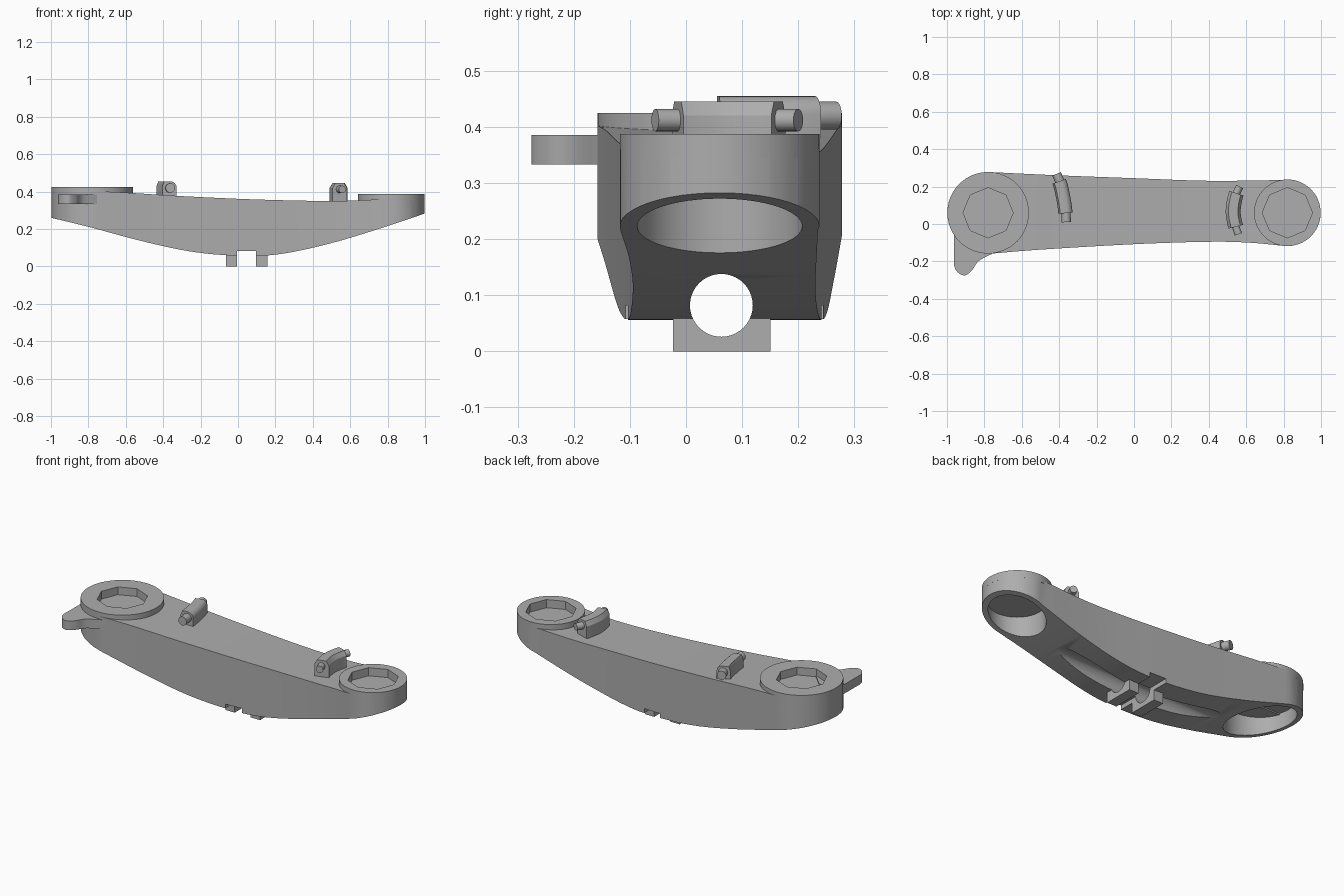
import bpy, bmesh, math
from mathutils import Vector

default = bpy.data.objects.get("Cube")
if default:
    bpy.data.objects.remove(default, do_unlink=True)

grey = bpy.data.materials.new("grey plastic")
grey.use_nodes = True
grey.diffuse_color = (0.42, 0.42, 0.42, 1)
grey.node_tree.nodes["Principled BSDF"].inputs["Base Color"].default_value = (0.42, 0.42, 0.42, 1)

MID = 0.06                       # y of the long axis
BIG, SMALL = (-0.78, MID), (0.82, MID)
BIG_R, SMALL_R = 0.218, 0.178


def finish(name, bm):
    bmesh.ops.recalc_face_normals(bm, faces=bm.faces)
    mesh = bpy.data.meshes.new(name)
    bm.to_mesh(mesh)
    bm.free()
    mesh.materials.append(grey)
    obj = bpy.data.objects.new(name, mesh)
    bpy.context.collection.objects.link(obj)
    return obj


def extrude(name, start, offset):
    """Solid from a planar loop of points moved along an offset."""
    bm = bmesh.new()
    face = bm.faces.new([bm.verts.new(p) for p in start])
    new = bmesh.ops.extrude_face_region(bm, geom=[face])["geom"]
    bmesh.ops.translate(bm, vec=offset, verts=[v for v in new if isinstance(v, bmesh.types.BMVert)])
    return finish(name, bm)


def arc(center, r, a0, a1, n):
    return [(center[0] + r * math.cos(math.radians(a0 + (a1 - a0) * i / n)),
             center[1] + r * math.sin(math.radians(a0 + (a1 - a0) * i / n))) for i in range(n + 1)]


def disc(name, center, r, z0, z1, sides=64):
    ring = arc(center, r, 0, 360, sides)[:-1]
    return extrude(name, [(x, y, z0) for x, y in ring], (0, 0, z1 - z0))


def block(name, x0, x1, y0, y1, z0, z1):
    return extrude(name, [(x0, y0, z0), (x1, y0, z0), (x1, y1, z0), (x0, y1, z0)], (0, 0, z1 - z0))


def spline(points, steps=6):
    """Smooth curve through a few points."""
    p = [Vector(q) for q in points]
    p = [2 * p[0] - p[1]] + p + [2 * p[-1] - p[-2]]
    out = []
    for a, b, c, d in zip(p, p[1:], p[2:], p[3:]):
        for i in range(steps):
            t = i / steps
            out.append(0.5 * (2 * b + (c - a) * t + (2 * a - 5 * b + 4 * c - d) * t ** 2
                              + (3 * b - a - 3 * c + d) * t ** 3))
    return [tuple(v) for v in out + [p[-2]]]


def boolean(obj, tool, operation="DIFFERENCE", keep=False):
    mod = obj.modifiers.new("cut", "BOOLEAN")
    mod.operation, mod.object, mod.solver = operation, tool, "EXACT"
    bpy.context.view_layer.objects.active = obj
    bpy.ops.object.modifier_apply(modifier=mod.name)
    if not keep:
        bpy.data.objects.remove(tool, do_unlink=True)


def sweep(name, path, profile):
    """Sweep a (sideways, height) profile along a level path."""
    bm = bmesh.new()
    rings = []
    for i, p in enumerate(path):
        a, b = path[max(i - 1, 0)], path[min(i + 1, len(path) - 1)]
        along = (Vector(b) - Vector(a)).normalized()
        rings.append([bm.verts.new((p[0] + along.y * u, p[1] - along.x * u, z)) for u, z in profile])
    n = len(profile)
    for r, s in zip(rings, rings[1:]):
        for j in range(n):
            bm.faces.new((r[j], r[(j + 1) % n], s[(j + 1) % n], s[j]))
    bm.faces.new(rings[0])
    bm.faces.new(rings[-1])
    return finish(name, bm)


# Arm body: plan outline trimmed by the side profile
back = spline([(0.8, 0.235), (0.4, 0.231), (0, 0.245), (-0.4, 0.26), (-0.76, 0.277)])
front = spline([(-0.76, -0.158), (-0.5, -0.137), (0, -0.108), (0.4, -0.095), (0.62, -0.1), (0.8, -0.117)])
plan = arc(SMALL, SMALL_R, -90, 90, 24) + back + arc(BIG, BIG_R, 90, 270, 24) + front
body = extrude("arm_body", [(x, y, 0) for x, y in plan], (0, 0, 0.6))

bottom = spline([(-1.02, 0.265), (-0.8, 0.212), (-0.5, 0.132), (-0.22, 0.075), (0.05, 0.056),
                 (0.25, 0.07), (0.5, 0.125), (0.75, 0.2), (1.02, 0.29)])
top = spline([(1.02, 0.365), (0.75, 0.358), (0.5, 0.35), (0.1, 0.358), (-0.3, 0.376), (-0.7, 0.4), (-1.02, 0.405)])
side = extrude("side_profile", [(x, -1, z) for x, z in bottom + top], (0, 2, 0))
boolean(body, side, "INTERSECT")

# Pivot bosses, with bores below and octagonal sockets above
big_boss = disc("big_pivot_boss", BIG, BIG_R, 0.385, 0.425)
small_boss = disc("small_pivot_boss", SMALL, SMALL_R, 0.345, 0.387)
for boss, center, bore_r, roof, floor in ((big_boss, BIG, 0.187, 0.34, 0.385),
                                         (small_boss, SMALL, 0.147, 0.3, 0.345)):
    boolean(body, disc("bore", center, bore_r, -0.1, roof))
    socket = disc("socket", center, 0.134, floor - 0.005, 0.6, 8)
    boolean(boss, socket, keep=True)
    boolean(body, socket)

# Rod channel along the underside, and the cross notch
ring = arc((MID + 0.003, 0.082), 0.056, 0, 360, 40)[:-1]
channel = extrude("channel", [(-2, y, z) for y, z in ring], (4, 0, 0))
boolean(body, channel, keep=True)
boolean(body, block("notch", -0.005, 0.097, -1, 1, -0.1, 0.082))

# Rod clips under the middle
clips = []
for label, x0 in (("right", -0.065), ("left", 0.097)):
    clip = block(label + "_rod_clip", x0, x0 + 0.06, -0.023, 0.151, 0, 0.1)
    boolean(clip, channel, keep=True)
    clips.append(clip)
bpy.data.objects.remove(channel, do_unlink=True)

# Lever tab beside the big pivot
tab_plan = spline([(-0.96, 0.0), (-0.962, -0.14), (-0.958, -0.235), (-0.912, -0.275),
                   (-0.868, -0.25), (-0.83, -0.198), (-0.75, -0.155)]) + [(-0.75, -0.1), (-0.85, 0.0)]
tab = extrude("lever_tab", [(x, y, 0.333) for x, y in tab_plan], (0, 0, 0.053))

# Curved lugs with pins on top
pin = lambda z, r: arc((0, z), r, 0, 360, 20)[:-1]
right_path = spline([(-0.362, 0.01), (-0.366, 0.075), (-0.378, 0.15), (-0.393, 0.215), (-0.414, 0.268)], 4)
right_lug = sweep("right_lug", [p for p in right_path if 0.05 < p[1] < 0.23],
                  [(-0.04, 0.36)] + [(0.035, 0.36)] + arc((0.003, 0.422), 0.033, 0, 90, 6) + [(-0.03, 0.455), (-0.04, 0.43)])
right_pin = sweep("right_pin", right_path, pin(0.42, 0.025))
left_path = spline([(0.558, -0.055), (0.54, 0.0), (0.53, 0.07), (0.543, 0.15), (0.565, 0.2)], 4)
left_lug = sweep("left_lug", [p for p in left_path if -0.02 < p[1] < 0.17],
                 [(-0.04, 0.34), (0.04, 0.34), (0.04, 0.42), (0.025, 0.445), (-0.025, 0.445), (-0.04, 0.42)])
left_pin = sweep("left_pin", left_path, pin(0.412, 0.02))

# Smooth shading with sharp edges kept
bpy.ops.object.select_all(action="DESELECT")
for obj in [body, big_boss, small_boss, tab, right_lug, right_pin, left_lug, left_pin] + clips:
    obj.select_set(True)
bpy.context.view_layer.objects.active = body
bpy.ops.object.shade_smooth_by_angle(angle=math.radians(30))
